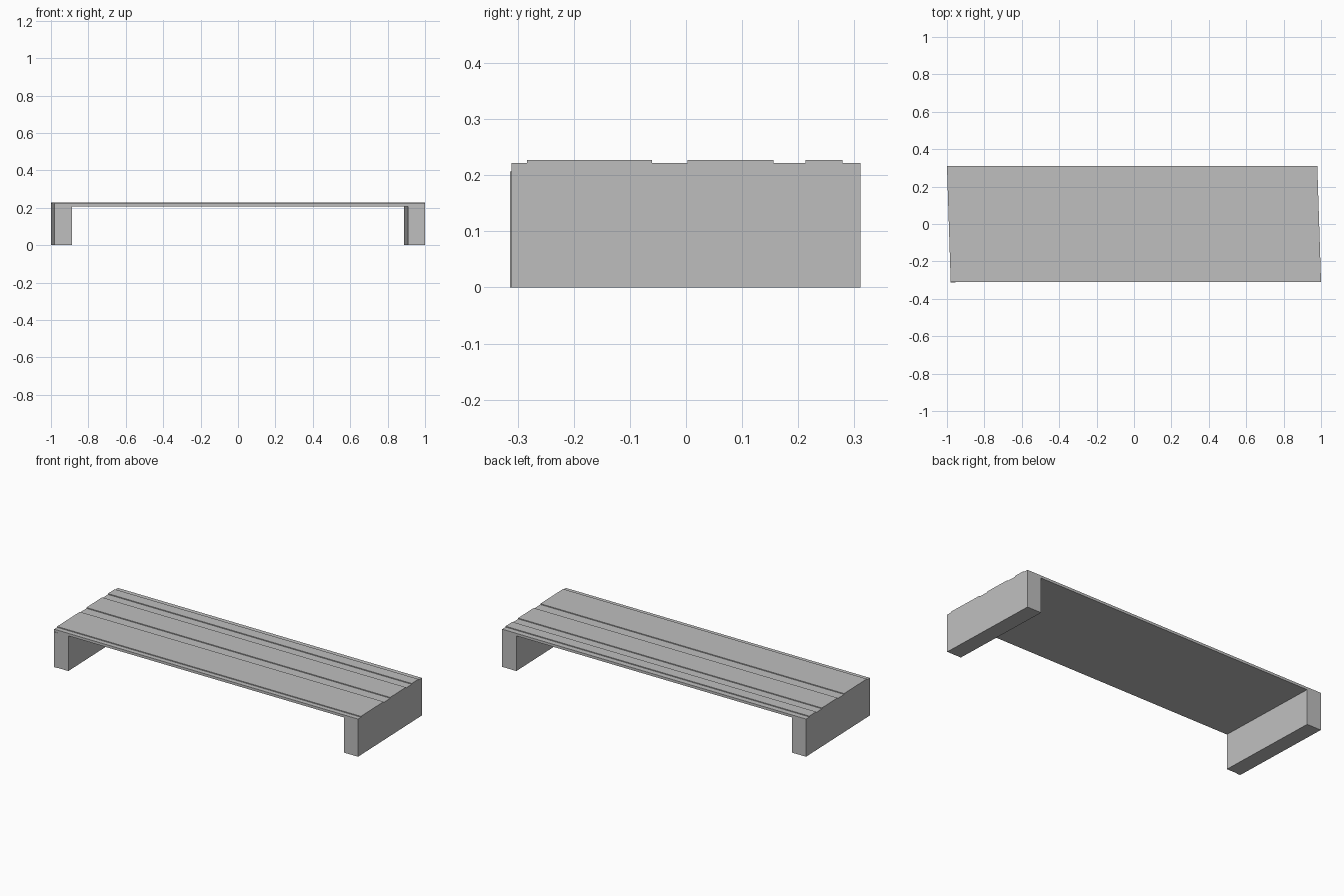
import bpy
import bmesh

cube = bpy.data.objects.get("Cube")
if cube:
    bpy.data.objects.remove(cube, do_unlink=True)

grey = bpy.data.materials.new("plain grey")
grey.use_nodes = True
colour = (0.52, 0.52, 0.52, 1)
grey.diffuse_color = colour
grey.node_tree.nodes["Principled BSDF"].inputs["Base Color"].default_value = colour

HALF_X, HALF_Y = 0.99, 0.311
UNDERSIDE, GROOVE, TOP = 0.207, 0.222, 0.227
LEG = 0.092
SKEW = 0.01 / HALF_Y  # the ends lean slightly in plan


def extrude_x(name, profile, x0, x1):
    """Extrude a (y, z) profile between two skewed ends."""
    bm = bmesh.new()
    ends = [[bm.verts.new((x - SKEW * y, y, z)) for y, z in profile]
            for x in (x0, x1)]
    bm.faces.new(ends[0])
    bm.faces.new(ends[1])
    n = len(profile)
    for i in range(n):
        j = (i + 1) % n
        bm.faces.new((ends[0][i], ends[0][j], ends[1][j], ends[1][i]))
    bmesh.ops.recalc_face_normals(bm, faces=bm.faces)
    mesh = bpy.data.meshes.new(name)
    bm.to_mesh(mesh)
    bm.free()
    mesh.materials.append(grey)
    obj = bpy.data.objects.new(name, mesh)
    bpy.context.collection.objects.link(obj)
    return obj


# Stepped top: raised planks separated by shallow grooves
planks = [(-0.283, -0.061), (0.003, 0.156), (0.213, 0.279)]
surface = [(-HALF_Y, GROOVE)]
for front, back in planks:
    surface += [(front, GROOVE), (front, TOP), (back, TOP), (back, GROOVE)]
surface.append((HALF_Y, GROOVE))

# Deck slab
extrude_x("deck", [(-HALF_Y, UNDERSIDE)] + surface + [(HALF_Y, UNDERSIDE)],
          -HALF_X, HALF_X)

# Full-depth end supports
support = [(-HALF_Y, 0), (-HALF_Y, UNDERSIDE),
           (HALF_Y, UNDERSIDE), (HALF_Y, 0)]
for name, side in (("right_support", -1), ("left_support", 1)):
    extrude_x(name, support, side * HALF_X, side * (HALF_X - LEG))

# Thin facing strip on one front corner
strip = [(-HALF_Y - 0.003, 0), (-HALF_Y - 0.003, UNDERSIDE),
         (-HALF_Y, UNDERSIDE), (-HALF_Y, 0)]
extrude_x("corner_strip", strip, -HALF_X, -HALF_X + 0.026)
